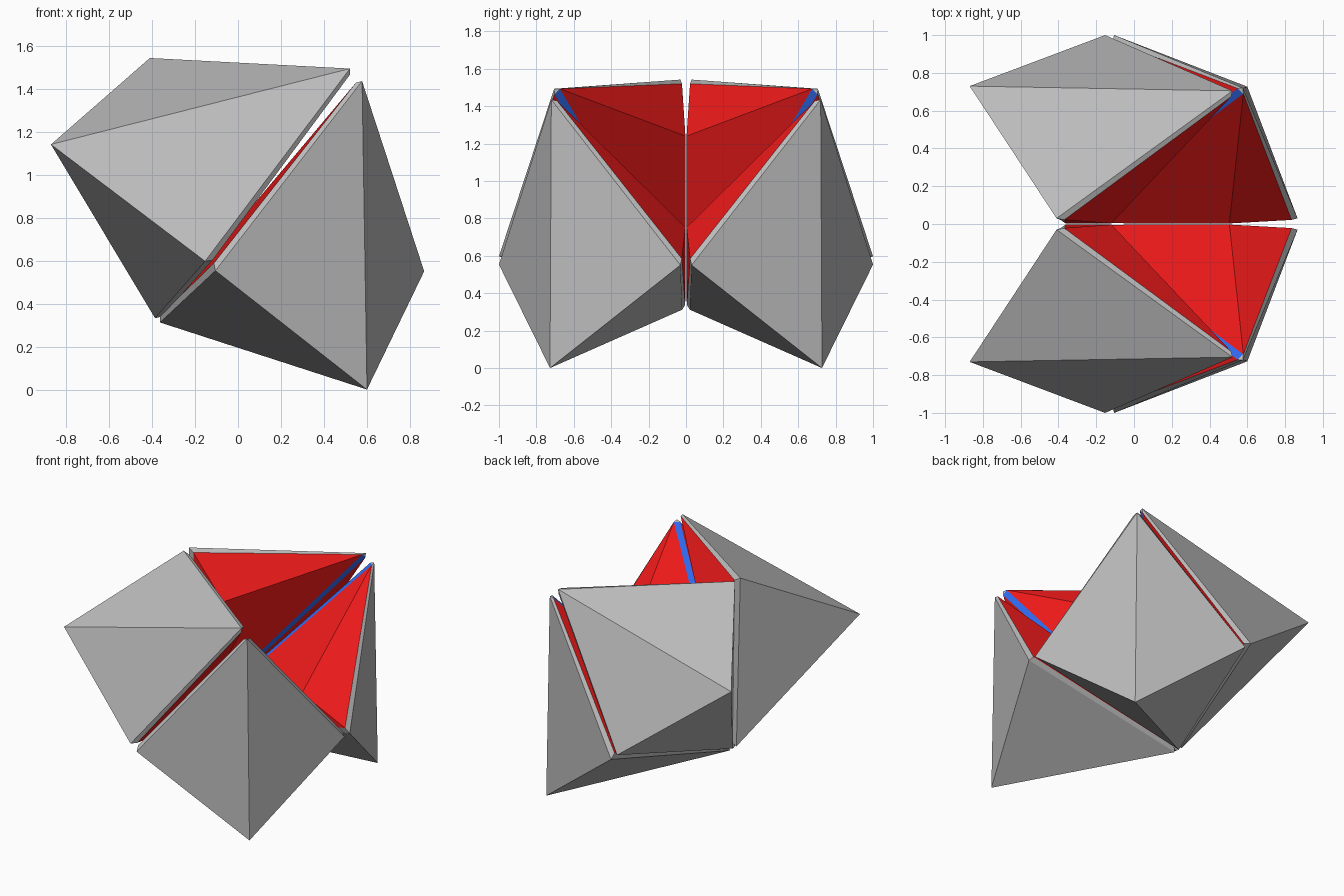
import bpy, bmesh
from mathutils import Vector

if "Cube" in bpy.data.objects:
    bpy.data.objects.remove(bpy.data.objects["Cube"])


def material(name, color):
    m = bpy.data.materials.new(name)
    m.diffuse_color = color
    m.use_nodes = True
    m.node_tree.nodes["Principled BSDF"].inputs["Base Color"].default_value = m.diffuse_color
    return m


GREY = material("grey_shell", (0.5, 0.5, 0.5, 1))
RED = material("red_inside", (0.85, 0.01, 0.01, 1))
BLUE = material("blue_hinge", (0.03, 0.15, 0.9, 1))
TRIM, INSET = 0.027, 0.045   # chamfer sizes outside and inside


def step(p, target, d):
    return p + (target - p).normalized() * d


def build_piece(name, corners, side):
    """Octahedral block: grey fan around apex A, red inner faces, chamfered rim."""
    A, B, C, D, E, Q = [Vector((x, y * side, z)) for x, y, z in corners]
    # virtual sharp rim corners, just past the grey edge
    bs, cs, ds, es = [step(p, A, -TRIM) for p in (B, C, D, E)]
    pts = dict(
        A=A, B=B, C=C, D=D, E=E, q=Q,
        b=step(bs, (Q * 2 + cs + es) / 4, INSET),
        cu=step(cs, (Q * 2 + bs) / 3, INSET),
        eu=step(es, Q, INSET),
        d=step(ds, (cs + es) / 2, INSET),
        cl=step(cs, (ds * 2 + es) / 3, INSET),
        el=step(es, (ds + cs) / 2, INSET))
    faces = {
        0: "A B C|A C D|A D E|A E B|B C cu b|C D d cl|D E el d|E B b eu|C cl cu|E eu el",
        1: "b cu q|q cu eu|b q eu|cl d el",
        2: "cu cl el eu"}
    bm = bmesh.new()
    vs = {k: bm.verts.new(p) for k, p in pts.items()}
    for mat, text in faces.items():
        for f in text.split("|"):
            bm.faces.new([vs[k] for k in f.split()]).material_index = mat
    bmesh.ops.recalc_face_normals(bm, faces=bm.faces)
    me = bpy.data.meshes.new(name)
    bm.to_mesh(me)
    bm.free()
    for m in (GREY, RED, BLUE):
        me.materials.append(m)
    bpy.context.collection.objects.link(bpy.data.objects.new(name, me))


# corner order: apex, inner end, hinge tip, outer side, seam foot, inner ridge
upper = [(-0.87, 0.73, 1.14), (-0.41, 0.03, 1.542), (0.521, 0.705, 1.493),
         (-0.153, 1.0, 0.597), (-0.386, 0.02, 0.332), (-0.12, 0.003, 1.24)]
lower = [(0.60, 0.727, 0.0), (0.866, 0.03, 0.55), (0.577, 0.72, 1.435),
         (-0.105, 1.0, 0.553), (-0.363, 0.02, 0.312), (0.505, 0.003, 0.752)]

# front and back halves mirrored across y = 0
for side, label in ((-1, "front"), (1, "back")):
    build_piece("upper_block_" + label, upper, side)
    build_piece("lower_block_" + label, lower, side)
